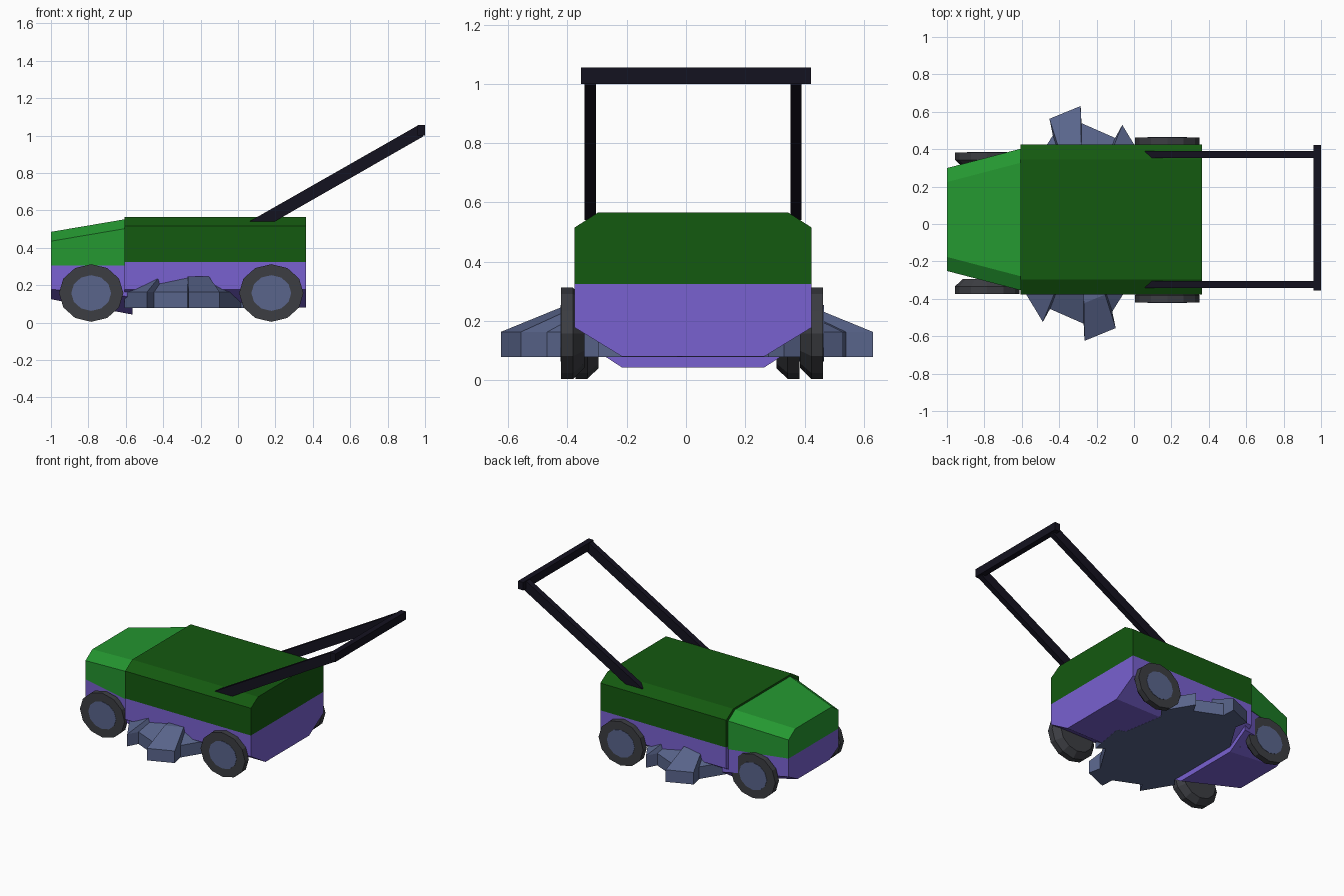
import bpy, bmesh, math

if "Cube" in bpy.data.objects:
    bpy.data.objects.remove(bpy.data.objects["Cube"])


def material(name, rgb):
    m = bpy.data.materials.new(name)
    m.diffuse_color = (*rgb, 1)
    m.use_nodes = True
    m.node_tree.nodes["Principled BSDF"].inputs["Base Color"].default_value = m.diffuse_color
    return m


PURPLE = material("purple", (0.19, 0.12, 0.63))
DARK_GREEN = material("dark_green", (0.007, 0.1, 0.005))
GREEN = material("green", (0.018, 0.31, 0.03))
SLATE = material("slate", (0.10, 0.13, 0.26))
TYRE = material("tyre", (0.045, 0.047, 0.055))
BLACK = material("black", (0.007, 0.006, 0.014))


def loft(name, rings, mat):
    """Skin a closed solid through rings of equal point count, capped at both ends."""
    bm = bmesh.new()
    rows = [[bm.verts.new(p) for p in ring] for ring in rings]
    n = len(rows[0])
    for a, b in zip(rows, rows[1:]):
        for i in range(n):
            j = (i + 1) % n
            bm.faces.new((a[i], a[j], b[j], b[i]))
    bm.faces.new(rows[0])
    bm.faces.new(rows[-1])
    bmesh.ops.recalc_face_normals(bm, faces=bm.faces)
    mesh = bpy.data.meshes.new(name)
    bm.to_mesh(mesh)
    bm.free()
    mesh.materials.append(mat)
    ob = bpy.data.objects.new(name, mesh)
    bpy.context.collection.objects.link(ob)
    return ob


MID = 0.024  # centre line of the body


def section(x, levels):
    """Symmetric cross-section at x from (half width, z) levels."""
    right = [(x, MID + w, z) for w, z in levels]
    left = [(x, MID - w, z) for w, z in reversed(levels)]
    return right + left


# Main body: hood above, tapered chassis below
hood = [(0.4, 0.325), (0.4, 0.515), (0.322, 0.565)]
chassis = [(0.24, 0.08), (0.4, 0.178), (0.4, 0.325)]
loft("hood", [section(x, hood) for x in (-0.607, 0.363)], DARK_GREEN)
loft("chassis", [section(x, chassis) for x in (-0.607, 0.363)], PURPLE)

# Nose: narrows and drops toward the leading end
loft("nose_cover", [section(-1.0, [(0.275, 0.305), (0.275, 0.435), (0.2, 0.485)]),
                    section(-0.6, [(0.38, 0.305), (0.38, 0.503), (0.305, 0.553)])], GREEN)
loft("nose_chassis", [section(-1.0, [(0.175, 0.125), (0.275, 0.178), (0.275, 0.305)]),
                      section(-0.565, [(0.24, 0.043), (0.385, 0.137), (0.385, 0.305)])], PURPLE)

# Cutting blade: six-toothed disc stretched sideways, with sloped top
outline = []
for k in range(6):
    for ang, r in ((117, 0.39), (91.5, 0.39), (91, 0.333), (58.5, 0.333)):
        a = math.radians(ang - 60 * k)
        outline.append((r * math.cos(a), 1.61 * r * math.sin(a)))
loft("cutting_blade", [[(-0.275 + x * s, 0.003 + y * s, z) for x, y in outline]
                       for s, z in ((1, 0.079), (1, 0.163), (0.68, 0.245))], SLATE)


# Wheels: twelve-sided tyre with tapered inner side and a flat hub
def wheel_ring(cx, y, scale):
    return [(cx + 0.172 * scale * math.cos(i * math.pi / 6), y,
             0.158 + 0.154 * scale * math.sin(i * math.pi / 6)) for i in range(12)]


for end, cx, out, mid in (("front", -0.785, 0.378, 0.005), ("rear", 0.178, 0.442, 0.021)):
    for label, s in (("left", -1), ("right", 1)):
        profile = ((out - 0.078, 0.76), (out - 0.04, 1), (out, 1))
        loft(f"{end}_{label}_tyre",
             [wheel_ring(cx, mid + s * y, k) for y, k in profile], TYRE)
        loft(f"{end}_{label}_hub",
             [wheel_ring(cx, mid + s * y, 0.62) for y in (out - 0.02, out + 0.002)], SLATE)

# Push handle: two slanted bars and a grip
bar = [(0.06, 0.54), (0.195, 0.54), (0.99, 0.995), (0.985, 1.05), (0.955, 1.05)]
for label, s in (("left", -1), ("right", 1)):
    loft(f"handle_bar_{label}",
         [[(x, MID + s * y, z) for x, z in bar] for y in (0.328, 0.366)], BLACK)
grip = [(0.96, 1.0), (1.0, 1.0), (1.0, 1.055), (0.96, 1.055)]
loft("handle_grip", [[(x, y, z) for x, z in grip] for y in (-0.355, 0.422)], BLACK)
